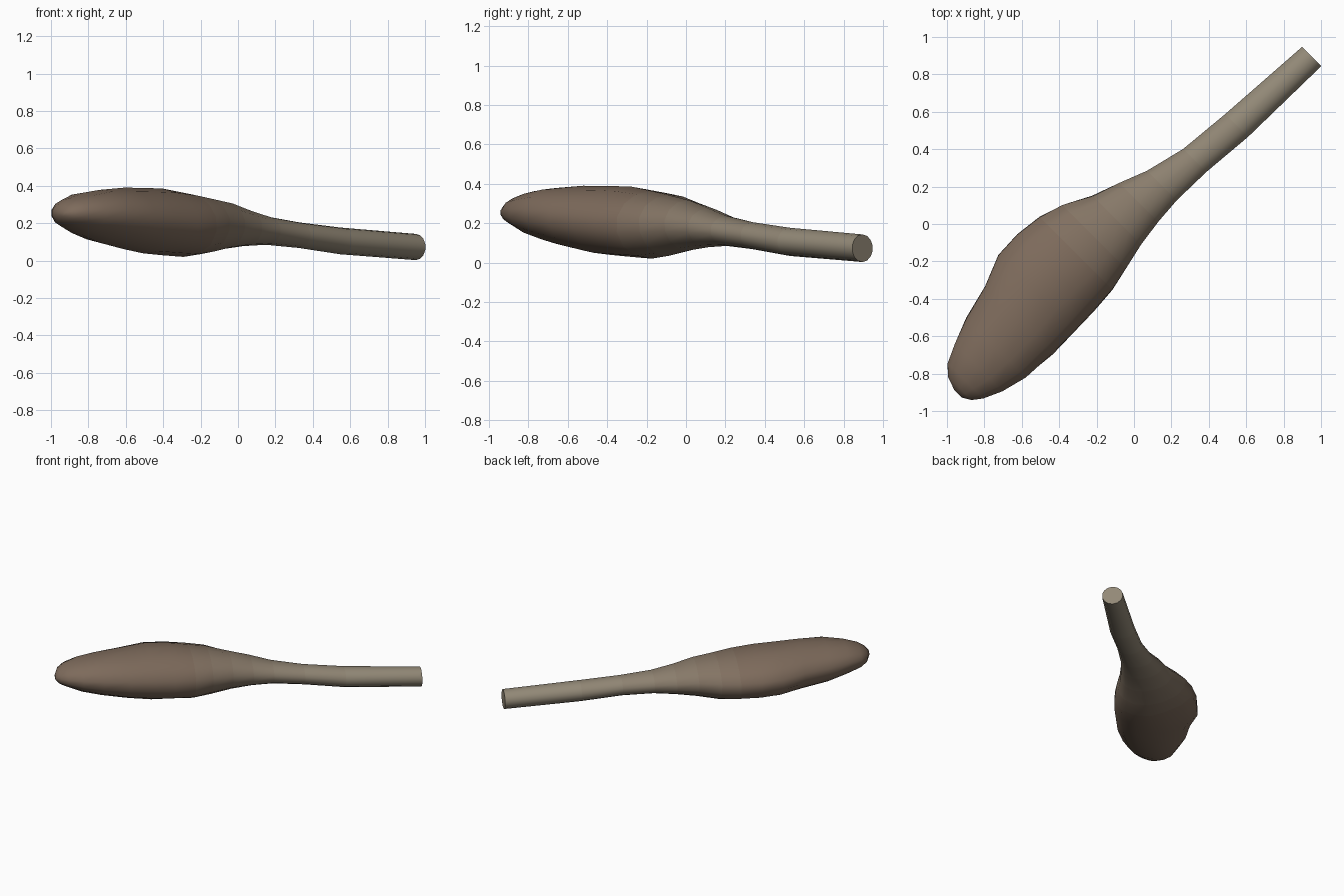
import bpy, bmesh, math
from mathutils import Vector, noise

if "Cube" in bpy.data.objects:
    bpy.data.objects.remove(bpy.data.objects["Cube"])

SIDES = 14
# Stations along the diagonal axis: distance, left edge, right edge, top, bottom
STATIONS = [
    (1.305, .036, -.113, .143, .003), (.76, .073, -.104, .177, .034),
    (.47, .10, -.079, .205, .068), (.25, .155, -.075, .237, .085),
    (.10, .215, -.087, .275, .078), (-.05, .272, -.11, .315, .058),
    (-.20, .345, -.143, .347, .035), (-.33, .39, -.172, .366, .023),
    (-.48, .417, -.185, .379, .022), (-.63, .403, -.191, .388, .037),
    (-.80, .337, -.191, .39, .065), (-.99, .283, -.173, .38, .105),
    (-1.13, .23, -.143, .36, .14), (-1.23, .184, -.095, .335, .175),
    (-1.28, .13, -.053, .305, .203), (-1.308, .05, -.005, .27, .235),
]


def ring(u, left, right, top, bottom):
    """Egg-shaped cross-section, pinched towards the bulging left side."""
    bulge = max(0, 1 - abs(u + .4) / .6)
    v0 = (left + right) / 2 - .03 * bulge
    zc, rz = (top + bottom) / 2, (top - bottom) / 2
    pts = []
    for i in range(SIDES):
        a = 2 * math.pi * i / SIDES + math.pi / 2
        c, s = math.cos(a), math.sin(a)
        if c > 0:
            v = v0 + (left - v0) * c ** (1 + .3 * bulge)
        else:
            v = v0 + (v0 - right) * c
        z = zc + rz * s + .02 * bulge * max(0, c)
        p = Vector(((u - v) / math.sqrt(2), (u + v) / math.sqrt(2), z))
        if -1.25 < u < 0:  # carved unevenness of the head
            n = .012 * noise.noise(p * 5)
            p += Vector((-c * .7, c * .7, s)) * n
        pts.append(p)
    return pts


# Colours run from pale handle to brown head
HANDLE, HEAD = (.29, .25, .185), (.205, .145, .105)
mesh = bpy.data.meshes.new("wooden_club")
STEPS = 8
for k in range(STEPS):
    t = k / (STEPS - 1)
    mat = bpy.data.materials.new(f"wood_{k}")
    mat.diffuse_color = (*[a + (b - a) * t for a, b in zip(HANDLE, HEAD)], 1)
    mat.use_nodes = True
    mat.node_tree.nodes["Principled BSDF"].inputs["Base Color"].default_value = mat.diffuse_color
    mesh.materials.append(mat)

# Loft the club from handle butt to rounded tip
bm = bmesh.new()
rings = [[bm.verts.new(p) for p in ring(*s)] for s in STATIONS]
for j in range(len(rings) - 1):
    shade = min(STEPS - 1, j)
    for i in range(SIDES):
        n = (i + 1) % SIDES
        f = bm.faces.new((rings[j][i], rings[j][n], rings[j + 1][n], rings[j + 1][i]))
        f.material_index = shade
bm.faces.new(rings[0])
bm.faces.new(rings[-1]).material_index = STEPS - 1
bmesh.ops.recalc_face_normals(bm, faces=bm.faces[:])
bm.to_mesh(mesh)
bm.free()

club = bpy.data.objects.new("wooden_club", mesh)
bpy.context.collection.objects.link(club)
bpy.context.view_layer.objects.active = club
club.select_set(True)
bpy.ops.object.shade_smooth_by_angle(angle=math.radians(50))
